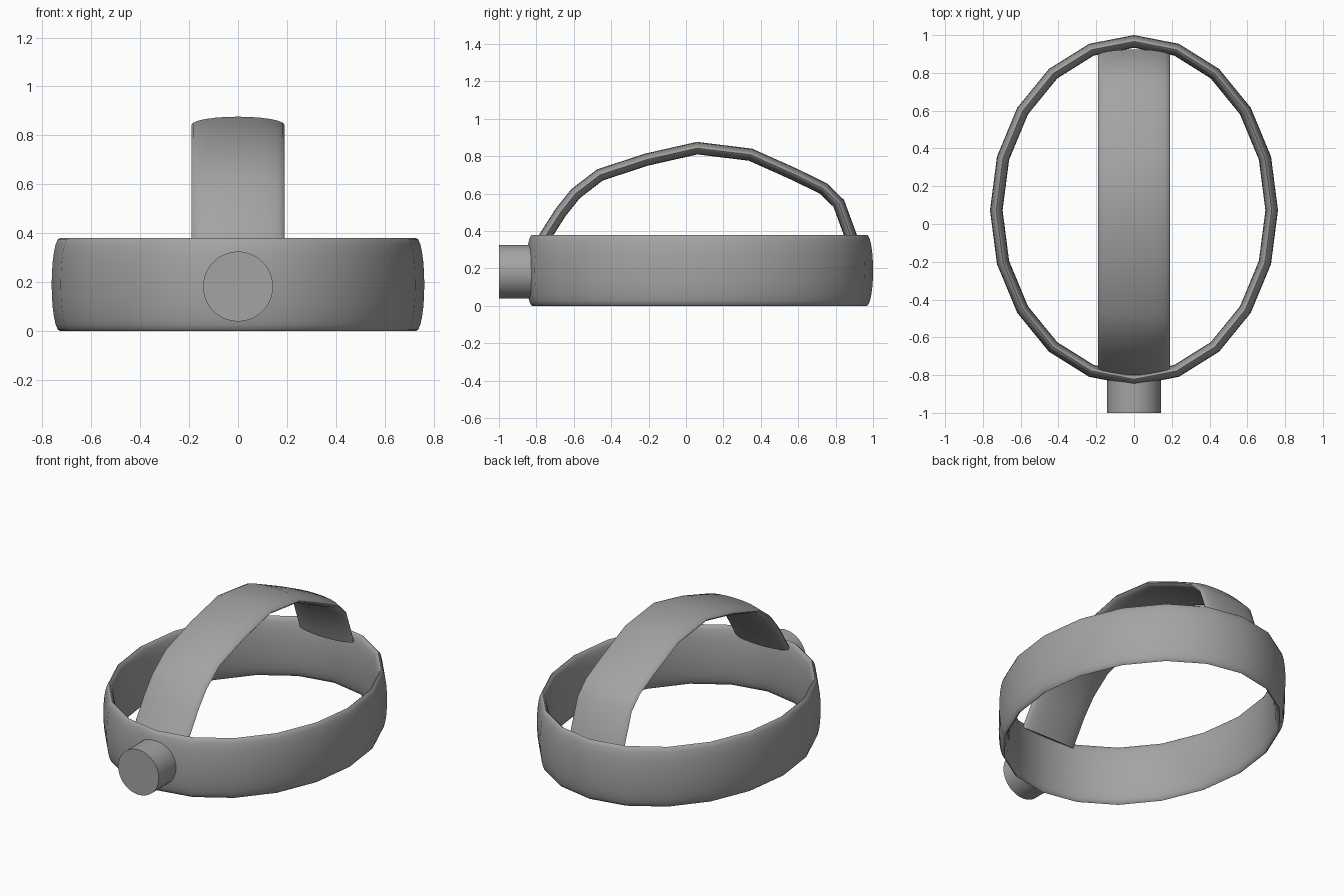
import bpy, bmesh
from math import sin, cos, tau, radians
from mathutils import Vector

if "Cube" in bpy.data.objects:
    bpy.data.objects.remove(bpy.data.objects["Cube"])

SIDES = 24          # sides of the flattened oval band section
HALF_W, HALF_T = 0.19, 0.033

# Dark grey shared by all parts
grey = bpy.data.materials.new("dark_grey")
grey.diffuse_color = (0.37, 0.37, 0.37, 1)
grey.use_nodes = True
grey.node_tree.nodes["Principled BSDF"].inputs["Base Color"].default_value = grey.diffuse_color


def finish(obj, angle=40):
    obj.data.materials.append(grey)
    bpy.ops.object.select_all(action='DESELECT')
    obj.select_set(True)
    bpy.context.view_layer.objects.active = obj
    bpy.ops.object.shade_smooth_by_angle(angle=radians(angle))


def sweep_band(name, path, wide, closed):
    """Sweep a flat oval along a planar path; 'wide' is the band's width axis."""
    bm = bmesh.new()
    n, rings = len(path), []
    for i, p in enumerate(path):
        a = path[(i - 1) % n] if closed or i > 0 else p
        b = path[(i + 1) % n] if closed or i < n - 1 else p
        d0 = (p - a).normalized() if p != a else (b - p).normalized()
        d1 = (b - p).normalized() if b != p else d0
        tangent = (d0 + d1).normalized()
        normal = tangent.cross(wide) / max(tangent.dot(d0), 0.5)   # mitred corner
        rings.append([bm.verts.new(p + normal * HALF_T * cos(tau * k / SIDES)
                                   + wide * HALF_W * sin(tau * k / SIDES))
                      for k in range(SIDES)])
    for i in range(n if closed else n - 1):
        r, s = rings[i], rings[(i + 1) % n]
        for k in range(SIDES):
            m = (k + 1) % SIDES
            bm.faces.new((r[k], r[m], s[m], s[k]))
    if not closed:
        bm.faces.new(rings[0])
        bm.faces.new(rings[-1])
    bmesh.ops.recalc_face_normals(bm, faces=bm.faces)
    mesh = bpy.data.meshes.new(name)
    bm.to_mesh(mesh)
    bm.free()
    obj = bpy.data.objects.new(name, mesh)
    bpy.context.collection.objects.link(obj)
    finish(obj)


# Head band: 20-sided oval loop
loop = [Vector((0.729 * sin(tau * i / 20), 0.0725 + 0.894 * cos(tau * i / 20), 0.19))
        for i in range(20)]
sweep_band("head_band", loop, Vector((0, 0, 1)), True)

# Top strap: arch from front to back, ends meeting the band's upper edge
arch = [(-0.772, 0.34), (-0.75, 0.375), (-0.67, 0.50), (-0.59, 0.60), (-0.46, 0.70),
        (-0.21, 0.782), (0.06, 0.843), (0.345, 0.808), (0.58, 0.703),
        (0.735, 0.627), (0.817, 0.547), (0.88, 0.375), (0.893, 0.34)]
sweep_band("top_strap", [Vector((0, y, z)) for y, z in arch], Vector((1, 0, 0)), False)

# Front lamp: short round cylinder
bpy.ops.mesh.primitive_cylinder_add(vertices=48, radius=0.143, depth=0.18,
                                    location=(0, -0.91, 0.182), rotation=(radians(90), 0, 0))
lamp = bpy.context.object
lamp.name = "front_lamp"
finish(lamp)
